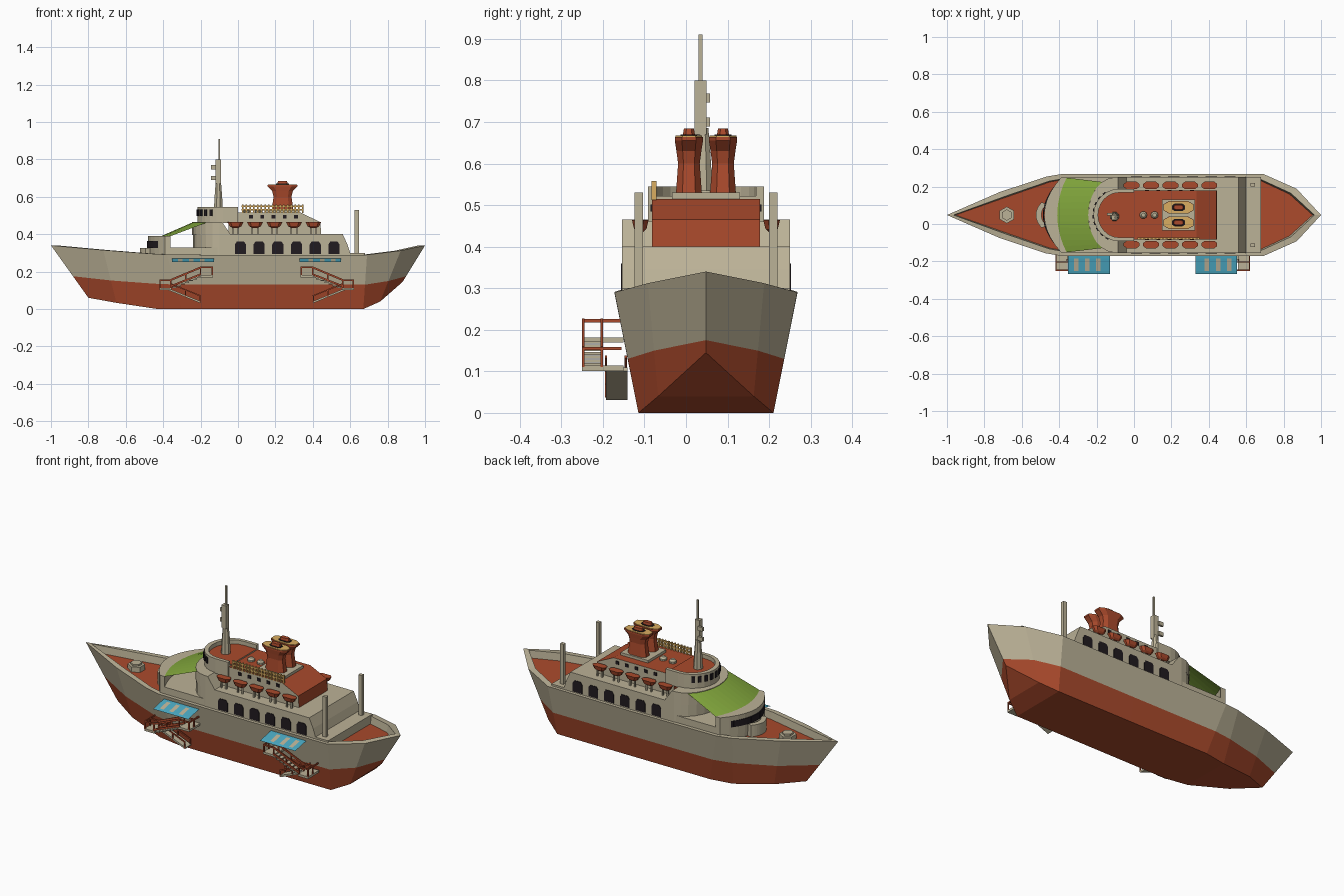
import bpy, bmesh, math
from mathutils import Vector

if "Cube" in bpy.data.objects:
    bpy.data.objects.remove(bpy.data.objects["Cube"])

C = 0.048  # centreline of the hull in y


def mat(name, r, g, b):
    m = bpy.data.materials.new(name)
    m.diffuse_color = (r, g, b, 1)
    m.use_nodes = True
    m.node_tree.nodes["Principled BSDF"].inputs["Base Color"].default_value = m.diffuse_color
    return m


CREAM = mat("cream", .50, .445, .31)
RED = mat("rust_red", .40, .068, .025)
GREEN = mat("canvas_green", .22, .38, .045)
BLUE = mat("awning_blue", .07, .40, .55)
DARK = mat("window_dark", .015, .011, .014)
TAN = mat("tan", .70, .42, .12)


def mesh(name, verts, faces, mats, rule=None, recalc=True):
    """Mesh in hull coordinates (y measured from the centreline)."""
    me = bpy.data.meshes.new(name)
    clean = []
    for f in faces:
        g = list(dict.fromkeys(f))
        if len(g) > 2:
            clean.append(g)
    me.from_pydata([(x, y + C, z) for x, y, z in verts], [], clean)
    for m in mats:
        me.materials.append(m)
    bm = bmesh.new()
    bm.from_mesh(me)
    if recalc:
        bmesh.ops.recalc_face_normals(bm, faces=bm.faces)
    if rule:
        for f in bm.faces:
            f.normal_update()
            f.material_index = rule(f.normal, f.calc_center_median())
    bm.to_mesh(me)
    bm.free()
    ob = bpy.data.objects.new(name, me)
    bpy.context.collection.objects.link(ob)
    return ob


def loft(name, rings, mats, rule=None):
    n = len(rings[0])
    v = [p for r in rings for p in r]
    f = [(k*n+i, k*n+(i+1) % n, (k+1)*n+(i+1) % n, (k+1)*n+i)
         for k in range(len(rings)-1) for i in range(n)]
    f += [tuple(range(n)), tuple(range(len(v)-n, len(v)))]
    return mesh(name, v, f, mats, rule)


def prism(name, plan, z0, z1, mats):
    return loft(name, [[(x, y, z) for x, y in plan] for z in (z0, z1)], mats,
                (lambda n, c: int(n.z > .5)) if len(mats) > 1 else None)


def extrude_y(name, prof, hw, mats, rule=None):
    return loft(name, [[(x, y, z) for x, z in prof] for y in (-hw, hw)], mats, rule)


def wall(name, outer, inner, z0, z1, m, closed=False):
    n = len(outer)
    v = [(x, y, z) for o, z in ((outer, z0), (outer, z1), (inner, z1), (inner, z0)) for x, y in o]
    f = [(a*n+i, a*n+(i+1) % n, (a+1) % 4*n+(i+1) % n, (a+1) % 4*n+i)
         for a in range(4) for i in range(n if closed else n-1)]
    if not closed:
        f += [tuple(a*n+e for a in range(4)) for e in (0, n-1)]
    return mesh(name, v, f, [m])


def beams(name, items, m):
    """Boxes running from p to q with a side and an up thickness."""
    v, f = [], []
    for p, q, ws, wu in items:
        p, q = Vector(p), Vector(q)
        d = (q-p).normalized()
        s = Vector((0, 1, 0)) if abs(d.z) > .99 else d.cross(Vector((0, 0, 1))).normalized()
        u = s.cross(d)
        b = len(v)
        for e in (p, q):
            for i, j in ((-1, -1), (1, -1), (1, 1), (-1, 1)):
                v.append(e + s*ws/2*i + u*wu/2*j)
        f += [(b, b+1, b+2, b+3), (b+4, b+5, b+6, b+7)]
        f += [(b+i, b+(i+1) % 4, b+4+(i+1) % 4, b+4+i) for i in range(4)]
    return mesh(name, v, f, [m])


def bow_arc(x0, back, hw, n=10):
    return [(x0 + back*t*t, hw*t) for t in (2*i/n-1 for i in range(n+1))]


def ell_arc(xc, rx, hw, n=12, a=90):
    return [(xc - rx*math.cos(t), hw*math.sin(t))
            for t in (math.radians(a)*(2*i/n-1) for i in range(n+1))]


def disc(cx, cy, rx, ry, n, ph=0):
    return [(cx+rx*math.cos(ph+2*math.pi*i/n), cy+ry*math.sin(ph+2*math.pi*i/n)) for i in range(n)]


# Hull: deck edge and bottom edge, half outline, with waterline between them
half = [((-1, 0, .34), (-.8, 0, .06)), ((-.72, .122, .315), (-.65, .08, .033)),
        ((-.47, .205, .296), (-.43, .14, 0)), ((-.38, .22, .291), (-.30, .1625, 0)),
        ((.2, .22, .288), (.2, .1625, 0)), ((.69, .22, .29), (.67, .1625, 0)),
        ((.87, .14, .312), (.76, .115, .04)), ((1, 0, .34), (.88, 0, .145))]
N = len(half)
rows = []
for d, b in half:
    d, b = Vector(d), Vector(b)
    t = (.13 + .9*max(0, d.z-.29) - b.z) / (d.z-b.z)
    inner = Vector((d.x*.965, max(0, d.y-.024), d.z))
    deck = inner + Vector((-.01*d.x, -.004 if d.y else 0, -.042))
    rows.append([b, b.lerp(d, t), d, inner, deck])
hv, hf = [], []
for s in (1, -1):
    for r in rows:
        hv += [(p.x, p.y*s, p.z) for p in r]
for i in range(N-1):
    for s in (0, 1):
        o = s*N*5
        for k in range(4):
            hf.append((o+i*5+k, o+i*5+5+k, o+i*5+6+k, o+i*5+k+1))
    for k in (0, 4):
        hf.append((i*5+k, i*5+5+k, N*5+i*5+5+k, N*5+i*5+k))
hull = mesh("hull", hv, hf, [CREAM, RED], None, False)
bm = bmesh.new()
bm.from_mesh(hull.data)
bm.faces.ensure_lookup_table()
for f, idx in zip(bm.faces, hf):
    ks = [i % 5 for i in idx]
    f.material_index = int(max(ks) <= 1 or min(ks) == 4)
bmesh.ops.remove_doubles(bm, verts=bm.verts, dist=1e-5)
bmesh.ops.dissolve_degenerate(bm, edges=bm.edges, dist=1e-5)
bmesh.ops.recalc_face_normals(bm, faces=bm.faces)
bm.to_mesh(hull.data)
bm.free()

# Foredeck fittings
prism("fore_hatch", disc(-.68, 0, .045, .045, 6, math.pi/6), .26, .30, [CREAM])
prism("fore_hatch_cap", disc(-.68, 0, .03, .03, 6, math.pi/6), .29, .31, [CREAM])
wall("breakwater", bow_arc(-.525, .03, .068), bow_arc(-.495, .03, .06), .25, .325, CREAM)

# Forward house with curved window front
prism("fore_base", bow_arc(-.475, .09, .2) + [(-.1, .2), (-.1, -.2)], .24, .33, [CREAM])
wall("fore_front", bow_arc(-.48, .09, .2), bow_arc(-.41, .05, .2), .28, .39, CREAM)
fo = bow_arc(-.484, .09, .19, 16)
for i in range(0, 16):
    (x1, y1), (x2, y2) = fo[i], fo[i+1]
    beams("fore_window", [((x1, y1*.98, .345), (x2, y2*.98, .345), .006, .036)], DARK)

# Green canvas awning
ao = bow_arc(-.415, .05, .2, 12)
ai = ell_arc(-.10, .145, .2, 12, 62)
av = [(x, y, .388) for x, y in ao] + [(x, y, .462) for x, y in ai]
mesh("green_awning", av, [(i, i+1, 14+i, 13+i) for i in range(12)], [GREEN])

# Main house, aft slope and balcony
prism("main_house", ell_arc(-.10, .14, .202) + [(.56, .202), (.56, -.202)], .25, .40, [CREAM])
extrude_y("aft_slope", [(.55, .25), (.55, .40), (.56, .40), (.585, .345), (.60, .30), (.68, .30), (.68, .25)],
          .202, [CREAM])
prism("balcony", ell_arc(-.10, .145, .202), .395, .465, [CREAM])
extrude_y("balcony_wing", [(-.10, .395), (-.10, .465), (-.085, .465), (-.04, .40)], .202, [CREAM])

# Upper house with red roof and red aft end
extrude_y("upper_house", [(-.05, .40), (-.05, .515), (.335, .515), (.44, .465), (.445, .40)], .13,
          [CREAM, RED], lambda n, c: int(abs(n.y) < .5))

# Bridge
prism("bridge", ell_arc(-.08, .135, .138) + [(0, .138), (0, -.138)], .46, .522, [CREAM, RED])
wall("bridge_rim", ell_arc(-.08, .137, .14) + [(0, .14)], ell_arc(-.08, .112, .12) + [(0, .12)], .46, .545, CREAM)
wall("bridge_rim_side", [(-.08, -.14), (0, -.14)], [(-.08, -.12), (0, -.12)], .46, .545, CREAM)
ba = ell_arc(-.08, .139, .142, 18, 66)
for i in range(0, 18, 2):
    (x1, y1), (x2, y2) = ba[i], ba[i+1]
    beams("bridge_window", [((x1, y1, .515), (x2, y2, .515), .006, .034)], DARK)

# Side windows and lifeboats on both sides
for s in (-1, 1):
    for i in range(6):
        x = .013 + .1*i
        arch = [(x-.03, .295), (x+.03, .295), (x+.03, .345), (x+.02, .36), (x-.02, .36), (x-.03, .345)]
        loft("house_window", [[(a, s*y, b) for a, b in arch] for y in (.2, .205)], [DARK])
    beams("upper_windows", [((x, s*.131, .493), (x+.02, s*.131, .493), .006, .018)
                            for x in (.06, .12, .18, .24, .30)], DARK)
    for i in range(5):
        x = -.013 + .104*i
        rings = []
        for sx, sy, z in ((.4, .3, .434), (.75, .75, .443), (1, 1, .464)):
            rings.append([(x+px*sx, s*.158+py*sy, z) for px, py in
                          ((-.042, -.008), (-.026, -.02), (.026, -.02), (.042, -.008),
                           (.042, .008), (.026, .02), (-.026, .02), (-.042, .008))])
        loft("lifeboat", rings, [RED])
        beams("davit", [((x+e, s*.158, .40), (x+e, s*.158, .44), .008, .008) for e in (-.015, .015)], CREAM)

# Roof railing
rail = [((.02, -.125, z), (.345, -.125, z), .007, .008) for z in (.53, .55)]
rail += [((.025+.02*i, -.125, .512), (.025+.02*i, -.125, .558), .012, .008) for i in range(17)]
beams("roof_railing", rail, TAN)

# Roof vents and twin funnels
for x in (.05, .11):
    loft("roof_vent", [[(a, b, z) for a, b in disc(x, 0, r, r, 10)] for r, z in ((.02, .51), (.02, .525), (.011, .535))],
         [CREAM])
extrude_y("funnel_plinth", [(.15, .51), (.15, .53), (.325, .53), (.325, .51)], .082, [CREAM])


def funnel_ring(cy, rx, ry, z):
    return [(.238+a*rx, cy+b*ry, z) for a, b in
            ((1, .5), (.6, 1), (-.6, 1), (-1, .5), (-1, -.5), (-.6, -1), (.6, -1), (1, -.5))]


for cy in (-.041, .041):
    loft("funnel", [funnel_ring(cy, *q) for q in ((.058, .031, .53), (.048, .026, .60), (.055, .03, .63),
                                                 (.08, .034, .655), (.08, .034, .664))], [RED])
    loft("funnel_top", [funnel_ring(cy, .077, .032, z) for z in (.66, .667)], [TAN])
    loft("funnel_ring", [funnel_ring(cy, .035, .02, z) for z in (.662, .67)], [DARK])
    loft("funnel_cap", [funnel_ring(cy, r, w, z) for r, w, z in ((.03, .016, .66), (.024, .012, .684))], [RED])

# Mast and aft posts
loft("mast_base", [[(a, b, z) for a, b in disc(-.105, -.008, r, r, 8, math.pi/8)]
                   for r, z in ((.026, .52), (.022, .60), (.015, .685))], [CREAM])
beams("mast", [((-.105, -.013, .67), (-.105, -.013, .80), .028, .03),
               ((-.1, -.013, .79), (-.1, -.013, .91), .01, .01)]
      + [((-.145, .004, z), (-.115, .004, z), .012, .022) for z in (.70, .758)], CREAM)
beams("aft_posts", [((.635, s*.162, .26), (.635, s*.162, .53), .02, .022) for s in (-1, 1)], CREAM)

# Boarding stairs and striped blue awnings, mirrored about x = 0.1
for m in (0, 1):
    def P(x, y, z):
        return ((.2-x if m else x), y-C, z)
    floor, rails = [], []
    floor.append((P(-.42, -.2, .107), P(-.355, -.2, .107), .10, .013))
    floor.append((P(-.20, -.2, .175), P(-.135, -.2, .175), .10, .012))
    for i in range(7):
        x, z = -.35 + .022*i, .116 + .009*i
        floor.append((P(x, -.225, z), P(x+.022, -.225, z), .05, .007))
    floor.append((P(-.37, -.167, .105), P(-.20, -.167, .036), .052, .010))
    for y in (-.247, -.203):
        rails += [(P(-.42, y, .155), P(-.36, y, .155), .006, .008),
                  (P(-.36, y, .155), P(-.20, y, .222), .006, .010),
                  (P(-.20, y, .222), P(-.135, y, .222), .006, .008),
                  (P(-.36, y, .122), P(-.20, y, .185), .006, .010)]
        rails += [(P(x, y, z), P(x, y, z+.045), .006, .007) for x, z in
                  ((-.417, .11), (-.36, .11), (-.28, .142), (-.20, .178), (-.138, .178))]
    for x, z in ((-.417, .155), (-.138, .222)):
        rails.append((P(x, -.25, z), P(x, -.155, z), .006, .008))
    for y in (-.192, -.145):
        rails.append((P(-.36, y, .135), P(-.20, y, .07), .005, .007))
        rails += [(P(x, y, z), P(x, y, z+.035), .005, .006) for x, z in ((-.28, .068), (-.203, .037))]
    beams("stair_steps", floor, CREAM)
    beams("stair_rails", rails, RED)
    # Awning in alternating strips
    xs = [-.352, -.325, -.30, -.257, -.232, -.19, -.165, -.128]
    xs = [-.352, -.322, -.298, -.262, -.238, -.202, -.178, -.128]
    v = [P(x, y, z) for y, z in ((-.268, .25), (-.25, .255), (-.185, .268), (-.158, .272)) for x in xs]
    n = len(xs)
    me = mesh("blue_awning", v, [(r*n+i, r*n+i+1, r*n+n+i+1, r*n+n+i) for r in range(3) for i in range(n-1)],
              [BLUE, CREAM])
    for k, poly in enumerate(me.data.polygons):
        poly.material_index = int(k // (n-1) == 1 and (k % (n-1)) % 2 == 1)
